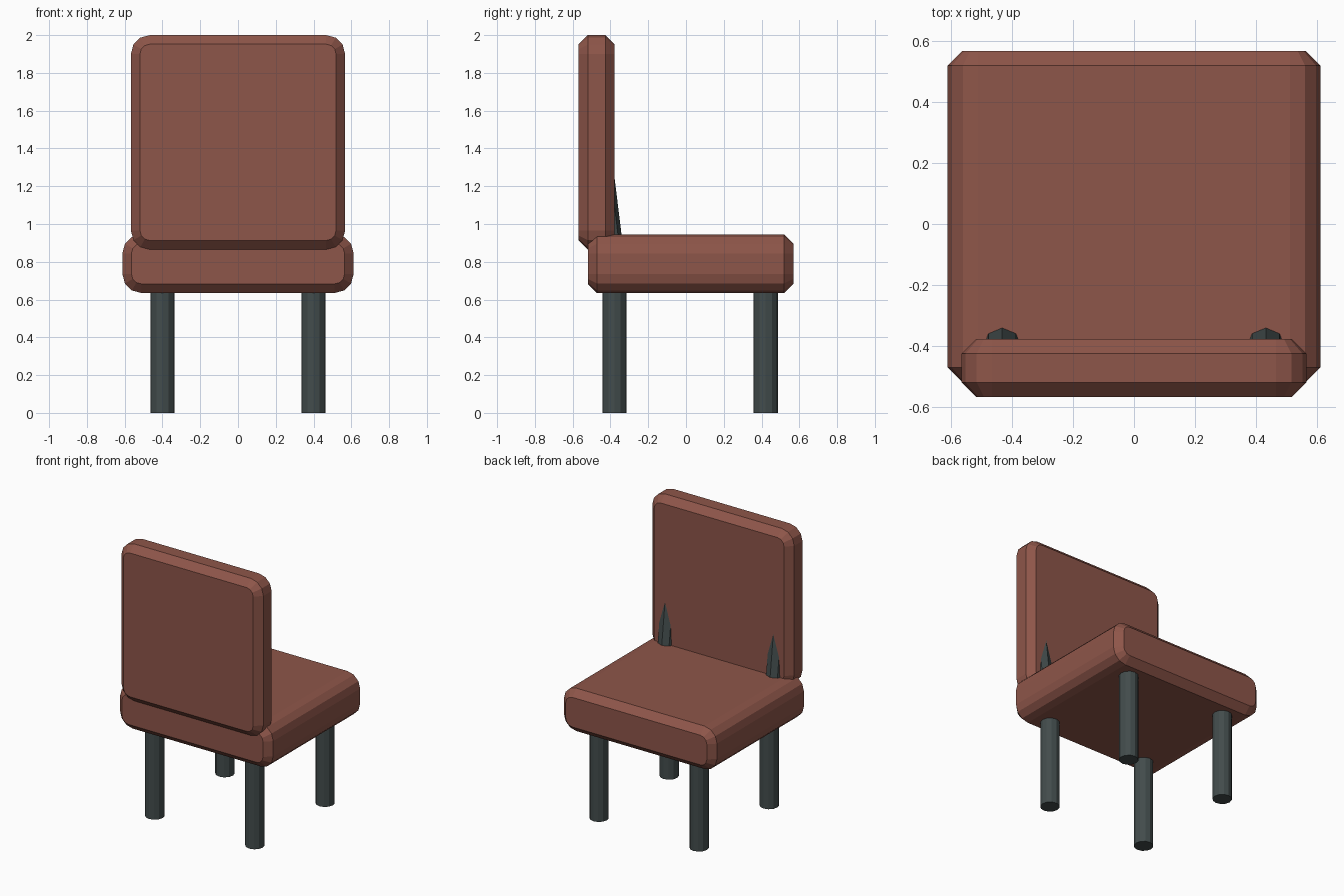
import bpy, bmesh
from math import cos, sin, pi
from mathutils import Vector

if "Cube" in bpy.data.objects:
    bpy.data.objects.remove(bpy.data.objects["Cube"])


def material(name, color):
    m = bpy.data.materials.new(name)
    m.diffuse_color = (*color, 1)
    m.use_nodes = True
    m.node_tree.nodes["Principled BSDF"].inputs["Base Color"].default_value = m.diffuse_color
    return m


BROWN = material("brown_upholstery", (0.27, 0.092, 0.067))
DARK = material("dark_metal", (0.055, 0.072, 0.072))


def finish(name, bm, mat):
    bmesh.ops.recalc_face_normals(bm, faces=bm.faces[:])
    me = bpy.data.meshes.new(name)
    bm.to_mesh(me)
    bm.free()
    me.materials.append(mat)
    ob = bpy.data.objects.new(name, me)
    bpy.context.collection.objects.link(ob)
    return ob


def cushion(name, half_w, z0, z1, y0, y1, bevel=0.048, radius=0.1, seg=3):
    """Rounded rectangle in XZ, extruded along Y with chamfered ends."""
    bm = bmesh.new()

    def ring(y, inset):
        cx, r = half_w - radius, radius - inset
        centres = [(cx, z1 - radius), (-cx, z1 - radius),
                   (-cx, z0 + radius), (cx, z0 + radius)]
        return [bm.verts.new((x + r * cos(a), y, z + r * sin(a)))
                for q, (x, z) in enumerate(centres)
                for a in [(q + i / seg) * pi / 2 for i in range(seg + 1)]]

    rings = [ring(y0, bevel), ring(y0 + bevel, 0),
             ring(y1 - bevel, 0), ring(y1, bevel)]
    n = len(rings[0])
    for a, b in zip(rings, rings[1:]):
        for i in range(n):
            j = (i + 1) % n
            bm.faces.new((a[i], a[j], b[j], b[i]))
    bm.faces.new(rings[0])
    bm.faces.new(rings[-1])
    return finish(name, bm, BROWN)


def rod(name, start, end, radius, sides):
    start, end = Vector(start), Vector(end)
    axis = end - start
    bm = bmesh.new()
    bmesh.ops.create_cone(bm, cap_ends=True, segments=sides, radius1=radius,
                          radius2=radius, depth=axis.length)
    ob = finish(name, bm, DARK)
    ob.location = (start + end) / 2
    ob.rotation_euler.x = Vector((0, 0, 1)).rotation_difference(axis).to_euler().x
    return ob


# Upholstered seat and backrest
cushion("seat", 0.612, 0.635, 0.945, -0.52, 0.568)
cushion("backrest", 0.567, 0.865, 2.0, -0.568, -0.378)

# Four legs, and two tilted struts running from the seat into the backrest
for side, s in (("left", -1), ("right", 1)):
    for place, y in (("front", -0.379), ("rear", 0.422)):
        rod(f"{place}_{side}_leg", (s * 0.4, y, 0), (s * 0.4, y, 0.7), 0.064, 12)
    rod(f"{side}_back_strut", (s * 0.433, -0.382, 0.75),
        (s * 0.433, -0.474, 1.5), 0.064, 8)
